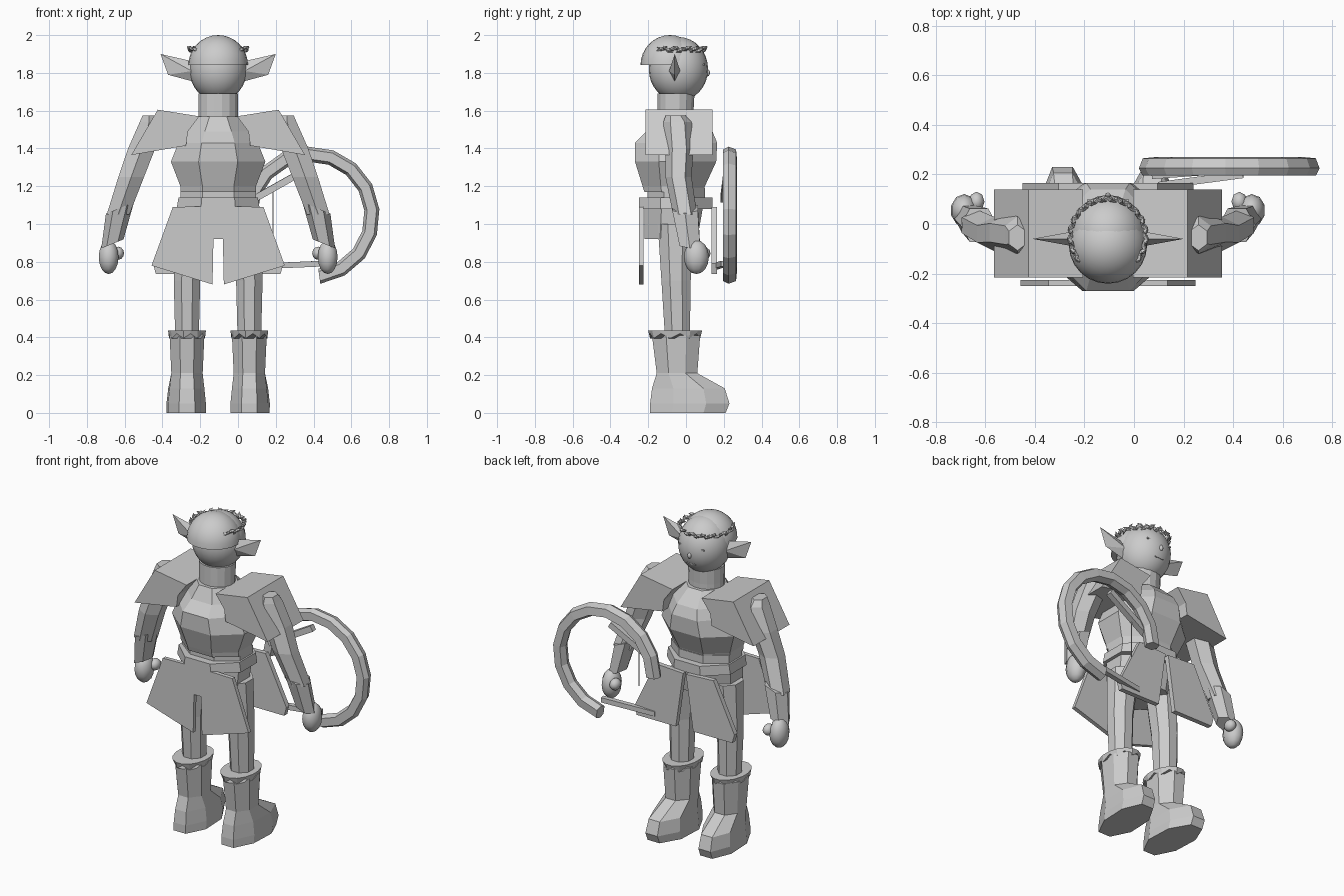
import bpy, bmesh, math
from mathutils import Vector, Matrix

if "Cube" in bpy.data.objects:
    bpy.data.objects.remove(bpy.data.objects["Cube"], do_unlink=True)

CX = -0.105  # centre line of the figure
grey = bpy.data.materials.new("plain_grey")
grey.use_nodes = True
grey.diffuse_color = (0.6, 0.6, 0.6, 1)
grey.node_tree.nodes["Principled BSDF"].inputs["Base Color"].default_value = (0.6, 0.6, 0.6, 1)


def finish(name, bm, smooth=False):
    bmesh.ops.recalc_face_normals(bm, faces=bm.faces)
    mesh = bpy.data.meshes.new(name)
    bm.to_mesh(mesh)
    bm.free()
    mesh.materials.append(grey)
    for p in mesh.polygons:
        p.use_smooth = smooth
    obj = bpy.data.objects.new(name, mesh)
    bpy.context.collection.objects.link(obj)
    return obj


def skin(bm, rings, closed=False):
    """Join equal rings of points with quads, capping open ends."""
    vs = [[bm.verts.new(p) for p in r] for r in rings]
    pairs = list(zip(vs, vs[1:])) + ([(vs[-1], vs[0])] if closed else [])
    for a, b in pairs:
        for i in range(len(a)):
            j = (i + 1) % len(a)
            bm.faces.new((a[i], a[j], b[j], b[i]))
    if not closed:
        bm.faces.new(vs[0])
        bm.faces.new(vs[-1])
    return vs


def loft(name, levels, s=1, n=8, smooth=False, splay=0):
    """Levels are (z, offset x, half width, y min, y max)."""
    bm = bmesh.new()
    k = 1 / math.cos(math.pi / n)
    rings = []
    for z, dx, w, y0, y1 in levels:
        ring = []
        for i in range(n):
            a = 2 * math.pi * (i + 0.5) / n
            y = (y0 + y1) / 2 + (y1 - y0) / 2 * k * math.sin(a)
            ring.append((CX + s * (dx + splay * max(0, y)) + w * k * math.cos(a), y, z))
        rings.append(ring)
    skin(bm, rings)
    return finish(name, bm, smooth)


def prism(name, outline, y0, y1, s=1):
    bm = bmesh.new()
    skin(bm, [[(CX + s * x, y, z) for x, z in outline] for y in (y0, y1)])
    return finish(name, bm)


def hull(name, pts, s=1):
    bm = bmesh.new()
    for x, y, z in pts:
        bm.verts.new((CX + s * x, y, z))
    bmesh.ops.convex_hull(bm, input=bm.verts)
    return finish(name, bm)


def ball(name, centre, radii, cut=None, u=24, v=16):
    bm = bmesh.new()
    bmesh.ops.create_uvsphere(bm, u_segments=u, v_segments=v, radius=1)
    bmesh.ops.transform(bm, verts=bm.verts,
                        matrix=Matrix.Translation(centre) @ Matrix.Diagonal((*radii, 1)))
    if cut is not None:
        geom = bm.verts[:] + bm.edges[:] + bm.faces[:]
        bmesh.ops.bisect_plane(bm, geom=geom, plane_co=(0, 0, cut), plane_no=(0, 0, 1), clear_inner=True)
        bmesh.ops.holes_fill(bm, edges=[e for e in bm.edges if e.is_boundary])
    obj = finish(name, bm, True)
    if cut is not None:
        for p in obj.data.polygons:
            p.use_smooth = abs(p.normal.z + 1) > 0.01
    return obj


def bar(name, a, b, r):
    a, b = Vector(a), Vector(b)
    q = (b - a).to_track_quat('Z', 'Y')
    corners = [q @ Vector((x * r, y * r, 0)) for x, y in ((1, 1), (-1, 1), (-1, -1), (1, -1))]
    bm = bmesh.new()
    skin(bm, [[p + c for c in corners] for p in (a, b)])
    return finish(name, bm)


# Head, cap and neck
ball("head", (CX, -0.04, 1.82), (0.153, 0.157, 0.17))
ball("cap", (CX, -0.085, 1.84), (0.158, 0.156, 0.16), cut=1.841)
loft("neck", [(1.5, 0, 0.105, -0.15, 0.04), (1.6, 0, 0.105, -0.15, 0.04),
              (1.69, 0, 0.105, -0.15, 0.045)], n=16)

# Face
ball("nose", (CX, 0.115, 1.8), (0.012, 0.012, 0.018), u=8, v=6)
prism("mouth", [(-0.03, 1.74), (0.03, 1.74), (0.03, 1.745), (-0.03, 1.745)], 0.09, 0.1)

# Wreath of small leaves, open at the back
bm = bmesh.new()
LEAVES = 34
for i in range(LEAVES):
    a = math.radians(-40 + 260 * i / (LEAVES - 1))
    pos = Vector((CX + 0.152 * math.cos(a), -0.05 + 0.15 * math.sin(a), 1.92 + 0.006 * (i % 3)))
    tilt = 0.5 if i % 2 else -0.5
    m = (Matrix.Translation(pos) @ Matrix.Rotation(a + math.pi / 2, 4, 'Z')
         @ Matrix.Rotation(tilt, 4, 'Y') @ Matrix.Rotation(tilt, 4, 'Z')
         @ Matrix.Diagonal((0.026, 0.011, 0.013, 1)))
    bmesh.ops.create_uvsphere(bm, u_segments=4, v_segments=2, radius=1, matrix=m)
finish("wreath", bm)

# Torso, belt and hips
loft("torso", [(1.17, 0, 0.2, -0.22, 0.09), (1.2, 0, 0.2, -0.23, 0.1), (1.33, 0, 0.25, -0.27, 0.16),
               (1.43, 0, 0.21, -0.27, 0.165), (1.49, 0, 0.17, -0.21, 0.14),
               (1.57, 0, 0.11, -0.17, 0.06)])
loft("waist_band", [(1.1, 0, 0.2, -0.205, 0.1), (1.19, 0, 0.2, -0.205, 0.1)])
loft("belt", [(1.08, 0, 0.22, -0.25, 0.14), (1.14, 0, 0.21, -0.25, 0.14)])
loft("hips", [(0.92, 0, 0.19, -0.22, 0.06), (1.09, 0, 0.2, -0.22, 0.09)])

for s, side in ((1, "left"), (-1, "right")):
    # Ear
    hull(side + "_ear", [(0.13, -0.06, 1.86), (0.135, -0.06, 1.755), (0.14, -0.03, 1.81),
                         (0.14, -0.09, 1.81), (0.305, -0.06, 1.9), (0.265, -0.06, 1.79)], s)
    prism(side + "_eye", [(0.035, 1.835), (0.085, 1.84), (0.085, 1.848), (0.035, 1.85)], 0.09, 0.098, s)
    # Shoulder pad
    prism(side + "_shoulder_pad", [(0.1, 1.57), (0.32, 1.605), (0.46, 1.365), (0.17, 1.415), (0.16, 1.49)],
          -0.215, 0.14, s)
    # Arm, cuff and hand
    loft(side + "_arm", [(1.575, 0.365, 0.035, -0.1, -0.01), (1.54, 0.365, 0.05, -0.11, 0.02),
                         (1.4, 0.405, 0.072, -0.1, 0.03), (1.25, 0.46, 0.068, -0.1, 0.02),
                         (1.05, 0.53, 0.06, -0.06, 0.05)], s, n=6)
    hull(side + "_cuff", [(x + 0.5 * c[0], y, z - 0.2 * c[0])
                          for x, z, ym, r in ((0.52, 1.085, -0.005, 0.078), (0.56, 0.895, 0.02, 0.062))
                          for c, y in [((-r * math.cos(k * math.pi / 3) * -1.9,),
                                        ym + r * math.sin(k * math.pi / 3)) for k in range(6)]], s)
    ball(side + "_hand", (CX + s * 0.58, 0.055, 0.825), (0.055, 0.066, 0.09), u=10, v=8)
    ball(side + "_thumb", (CX + s * 0.53, 0.09, 0.845), (0.032, 0.04, 0.035), u=8, v=6)
    # Skirt panels
    prism(side + "_long_flap", [(0, 1.095), (0.24, 1.09), (0.353, 0.78), (0.03, 0.68), (0.025, 0.92), (0, 0.92)],
          -0.25, -0.225, s)
    prism(side + "_short_flap", [(0.01, 1.08), (0.2, 1.09), (0.345, 0.79), (0.33, 0.735), (0.06, 0.735)],
          0.135, 0.165, s)
    # Leg
    loft(side + "_leg", [(0.38, 0.165, 0.062, -0.11, 0.02), (0.7, 0.165, 0.07, -0.13, 0.025),
                         (1.0, 0.14, 0.085, -0.15, 0.035)], s)
    # Boot with a scalloped cuff
    loft(side + "_boot", [(0, 0.165, 0.1, -0.19, 0.21), (0.05, 0.165, 0.1, -0.19, 0.23),
                          (0.13, 0.165, 0.092, -0.18, 0.205), (0.21, 0.165, 0.083, -0.155, 0.06),
                          (0.41, 0.165, 0.092, -0.18, 0.075)], s, splay=0.08)
    trim = loft(side + "_boot_trim", [(0.42, 0.165, 0.095, -0.19, 0.075),
                                      (0.435, 0.165, 0.1, -0.2, 0.085)], s, n=16)
    for i, v in enumerate(trim.data.vertices):
        if v.co.z < 0.43 and i % 2:
            v.co.z -= 0.025

# Open hoop on the far side, with its two cross bars
bm = bmesh.new()
rings = []
STEPS = 13
section = [(0.365, 0.225), (0.35, 0.265), (0.3, 0.27), (0.285, 0.23), (0.3, 0.195), (0.35, 0.195)]
for i in range(STEPS):
    a = math.radians(-82 + 262 * i / (STEPS - 1))
    rings.append([(0.385 + r * math.cos(a), y, 1.045 + r * math.sin(a)) for r, y in section])
skin(bm, rings)
finish("hoop", bm)
bar("upper_hoop_bar", (0.08, 0.2, 1.13), (0.365, 0.22, 1.29), 0.018)
bar("lower_hoop_bar", (0.1, 0.155, 0.775), (0.44, 0.2, 0.79), 0.015)
bar("hoop_cord", (0.185, 0.2, 0.94), (0.185, 0.2, 1.17), 0.002)
